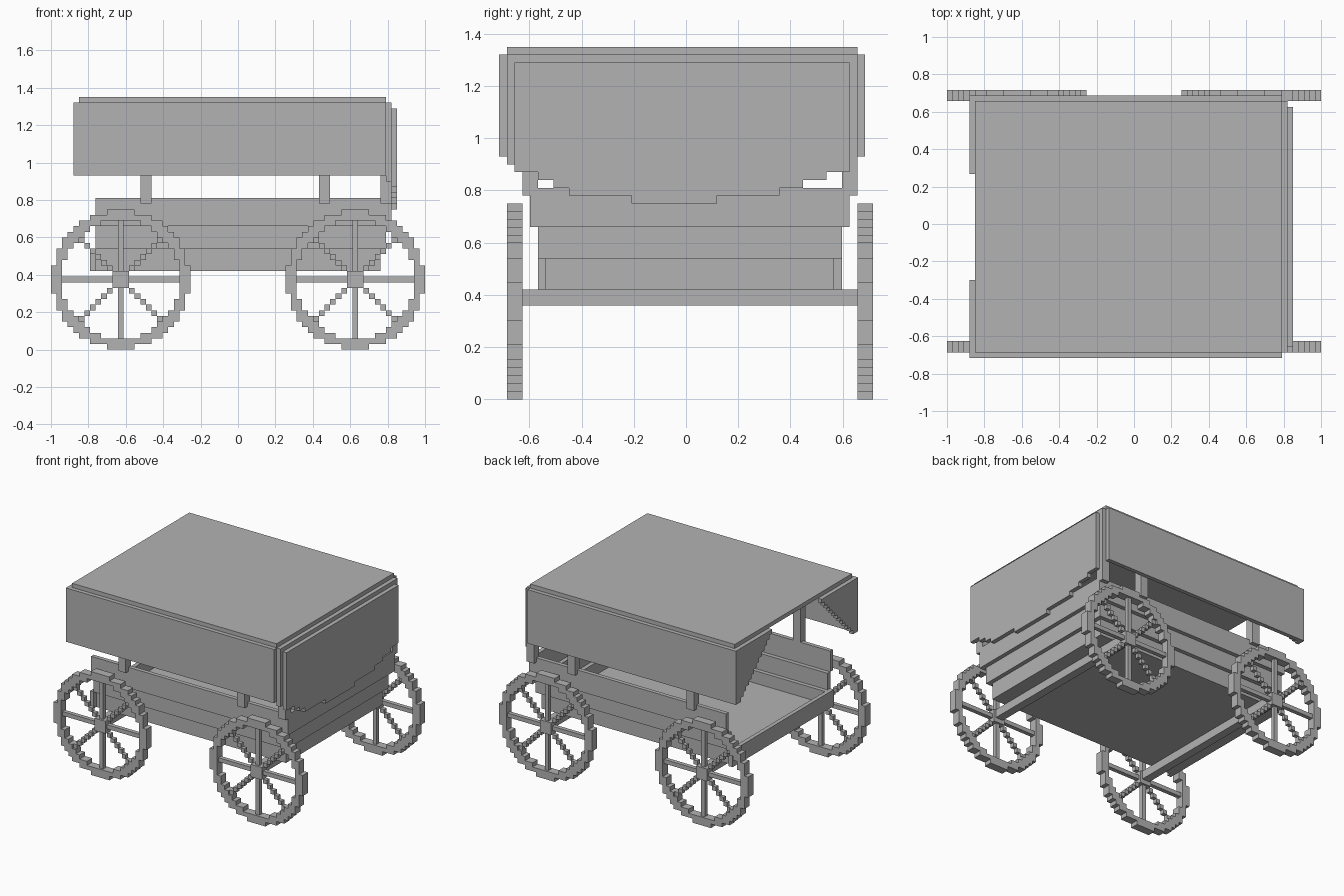
import bpy, bmesh, math

if "Cube" in bpy.data.objects:
    bpy.data.objects.remove(bpy.data.objects["Cube"], do_unlink=True)

# One block of the model, in scene units
UNIT = 2 / 67
UNIT_Z = 0.03

mat = bpy.data.materials.new("plain_grey")
mat.use_nodes = True
GREY = (0.45, 0.45, 0.45, 1)
mat.diffuse_color = GREY
mat.node_tree.nodes["Principled BSDF"].inputs["Base Color"].default_value = GREY


def finish(name, bm):
    """Scale from block units and turn the bmesh into an object."""
    bmesh.ops.recalc_face_normals(bm, faces=bm.faces)
    for v in bm.verts:
        v.co.x *= UNIT
        v.co.y *= UNIT
        v.co.z *= UNIT_Z
    mesh = bpy.data.meshes.new(name)
    bm.to_mesh(mesh)
    bm.free()
    mesh.materials.append(mat)
    obj = bpy.data.objects.new(name, mesh)
    bpy.context.collection.objects.link(obj)
    return obj


def add_box(bm, x, y, z):
    verts = bmesh.ops.create_cube(bm, size=1)["verts"]
    for v in verts:
        for axis, (lo, hi) in enumerate((x, y, z)):
            v.co[axis] = hi if v.co[axis] > 0 else lo


def box(name, x, y, z):
    bm = bmesh.new()
    add_box(bm, x, y, z)
    return finish(name, bm)


def prism(name, outline, axis, lo, hi):
    """Extrude an outline along x (axis 0) or y (axis 1)."""
    bm = bmesh.new()
    verts = [bm.verts.new((lo, a, b) if axis == 0 else (a, lo, b)) for a, b in outline]
    face = bm.faces.new(verts)
    new = bmesh.ops.extrude_face_region(bm, geom=[face])["geom"]
    for v in new:
        if isinstance(v, bmesh.types.BMVert):
            v.co[axis] = hi
    return finish(name, bm)


def cell_slab(name, cells, cx, cz, lo, hi):
    """Extrude a set of square cells along y."""
    bm = bmesh.new()
    corners = {}

    def corner(i, k):
        if (i, k) not in corners:
            corners[i, k] = bm.verts.new((cx + i - 0.5, lo, cz + k - 0.5))
        return corners[i, k]

    for i, k in cells:
        bm.faces.new([corner(i, k), corner(i + 1, k),
                      corner(i + 1, k + 1), corner(i, k + 1)])
    new = bmesh.ops.extrude_face_region(bm, geom=bm.faces[:])["geom"]
    for v in new:
        if isinstance(v, bmesh.types.BMVert):
            v.co.y = hi
    return finish(name, bm)


# Wheel pattern: stepped rim, eight spokes and a square hub
span = range(-12, 13)
grid = [(i, k) for i in span for k in span]
rim = [c for c in grid if 10.5 <= math.hypot(*c) <= 12.25]
hub = [c for c in grid if max(abs(c[0]), abs(c[1])) <= 1]
spokes = [(i, k) for i, k in grid
          if (i == 0 or k == 0 or abs(i) == abs(k))
          and math.hypot(i, k) < 10.5 and (i, k) not in hub]

# Wheels and axles
for end, cx in (("rear", -21), ("front", 21)):
    for side, y in (("right", -23), ("left", 22)):
        cell_slab(f"{end}_{side}_wheel_rim", rim, cx, 12.5, y, y + 2)
        cell_slab(f"{end}_{side}_wheel_spokes", spokes, cx, 12.5, y + 0.5, y + 1.5)
        cell_slab(f"{end}_{side}_wheel_hub", hub, cx, 12.5, y, y + 2)
    box(f"{end}_axle", (cx - 1, cx + 1), (-22, 23), (12, 14))

# Wagon bed: floor, low tailboard and three tiers of planks stepping outwards
box("floor", (-25.5, 25.5), (-18, 19), (14, 15))
box("tailboard", (-26.5, -25.5), (-19, 20), (14, 18))
for tier, step, z in (("lower", 0, (14, 18)), ("middle", 1, (18, 22)), ("upper", 2, (22, 27))):
    nose, right, left = 25.5 + step, -18 - step, 19 + step
    box(f"{tier}_right_plank", (-25.5, nose), (right, right + 1), z)
    box(f"{tier}_left_plank", (-25.5, nose), (left - 1, left), z)
    box(f"{tier}_end_plank", (nose - 1, nose), (right + 1, left - 1), z)

# Posts carrying the cover
for side, y in (("right", -21), ("left", 20)):
    for place, x in (("rear", -17.5), ("middle", 14.5), ("corner", 25.5)):
        box(f"{place}_{side}_post", (x, x + 2), (y, y + 2), (26, 44))

# Cover: top sheet and hanging side sheets
box("cover_top", (-28.5, 26.5), (-23, 22), (44, 45))
box("cover_right_side", (-29.5, 26.5), (-24, -23), (31, 44))
box("cover_left_side", (-29.5, 26.5), (22, 23), (31, 44))
box("cover_end_backing", (26.5, 27.5), (-23, 22), (30, 44))

# Closed end sheet with a sagging stepped hem
edges = [-22, -19, -17, -15, -7, 4, 12, 15, 18, 21]
hem = [29, 28, 27, 26, 25, 26, 27, 28, 29]
outline = [(21, 43), (-22, 43)]
for a, b, z in zip(edges, edges[1:], hem):
    outline += [(a, z), (b, z)]
prism("cover_end_sheet", outline, 0, 27.5, 28.5)

# Drapes at the open end, narrowing downwards in steps
for side, outer, inward in (("right", -24, 1), ("left", 23, -1)):
    outline = [(outer, 44), (outer, 31)]
    for k in range(13):
        y = outer + inward * (k + 2)
        outline += [(y, 31 + k), (y, 32 + k)]
    prism(f"open_end_{side}_drape", outline, 0, -29.5, -28.5)
